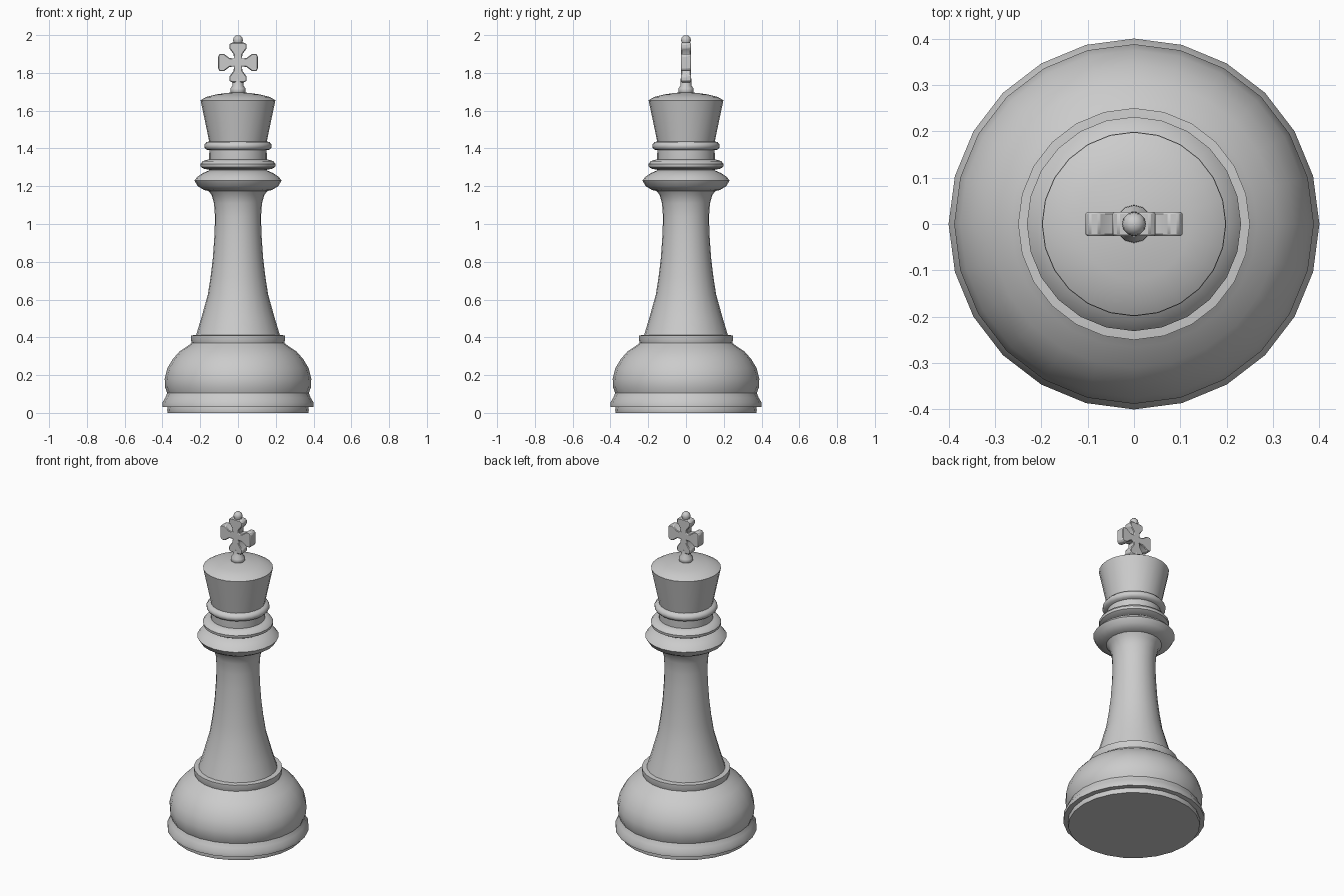
import bpy, bmesh
from math import pi, sin, cos, radians


def finish(name, bm, angle):
    bmesh.ops.recalc_face_normals(bm, faces=bm.faces)
    me = bpy.data.meshes.new(name)
    bm.to_mesh(me)
    bm.free()
    ob = bpy.data.objects.new(name, me)
    bpy.context.collection.objects.link(ob)
    bpy.ops.object.select_all(action='DESELECT')
    ob.select_set(True)
    bpy.context.view_layer.objects.active = ob
    bpy.ops.object.shade_smooth_by_angle(angle=radians(angle))
    return ob


def lathe(name, profile, sides=24, angle=40):
    """Turn a list of (radius, z) around z, capping both ends."""
    bm = bmesh.new()
    rings = [[bm.verts.new((r * cos(2 * pi * i / sides), r * sin(2 * pi * i / sides), z))
              for i in range(sides)] for r, z in profile]
    for a, b in zip(rings, rings[1:]):
        for i in range(sides):
            j = (i + 1) % sides
            bm.faces.new((a[i], a[j], b[j], b[i]))
    bm.faces.new(rings[0][::-1])
    bm.faces.new(rings[-1])
    return finish(name, bm, angle)


# felt pad and foot
lathe("felt_pad", [(0.372, 0), (0.375, 0.015), (0.372, 0.032)])
lathe("base", [(0.37, 0.03), (0.40, 0.032), (0.40, 0.055), (0.385, 0.08), (0.375, 0.105),
               (0.386, 0.135), (0.388, 0.18), (0.375, 0.235), (0.345, 0.285), (0.31, 0.325),
               (0.265, 0.355), (0.245, 0.37), (0.25, 0.39), (0.25, 0.41), (0.215, 0.413)])

# tapered column
lathe("column", [(0.224, 0.405), (0.195, 0.50), (0.16, 0.625), (0.145, 0.72), (0.133, 0.82),
                 (0.124, 0.95), (0.122, 1.04), (0.127, 1.11), (0.14, 1.155), (0.165, 1.185),
                 (0.14, 1.20)])

# collar and the two rings above it
lathe("collar", [(0.14, 1.172), (0.18, 1.18), (0.213, 1.20), (0.231, 1.23), (0.215, 1.25),
                 (0.185, 1.27), (0.15, 1.285)])
lathe("lower_ring", [(0.14, 1.285), (0.18, 1.292), (0.197, 1.302), (0.199, 1.318),
                     (0.187, 1.333), (0.155, 1.342)])
lathe("neck", [(0.145, 1.27), (0.153, 1.345), (0.15, 1.46)])
lathe("upper_ring", [(0.14, 1.388), (0.168, 1.394), (0.178, 1.406), (0.178, 1.42),
                     (0.168, 1.433), (0.14, 1.44)])

# flared head with domed top
lathe("head", [(0.152, 1.435), (0.198, 1.655), (0.17, 1.672), (0.12, 1.685), (0.06, 1.694),
               (0.02, 1.697)])

# finial stem and top bead
lathe("finial_stem", [(0.03, 1.685), (0.041, 1.70), (0.04, 1.718), (0.028, 1.733),
                      (0.028, 1.77)], sides=12)
lathe("finial_bead", [(0.015, 1.94), (0.02, 1.955), (0.026, 1.972), (0.023, 1.988),
                      (0.01, 1.999)], sides=12, angle=60)

# flared cross: one arm outline repeated four times, then extruded and bevelled
arm = [(0.02, -0.02), (0.045, -0.024), (0.075, -0.046), (0.096, -0.046), (0.105, -0.034),
       (0.105, 0.034), (0.096, 0.046), (0.075, 0.046), (0.045, 0.024)]
bm = bmesh.new()
outline = []
for k in range(4):
    a = k * pi / 2
    for x, z in arm:
        outline.append(bm.verts.new((x * cos(a) - z * sin(a), -0.026,
                                     1.855 + x * sin(a) + z * cos(a))))
face = bm.faces.new(outline)
new = bmesh.ops.extrude_face_region(bm, geom=[face])["geom"]
for v in new:
    if isinstance(v, bmesh.types.BMVert):
        v.co.y = 0.026
cross = finish("cross", bm, 35)
bevel = cross.modifiers.new("soft_edges", 'BEVEL')
bevel.width = 0.004
bevel.segments = 1
